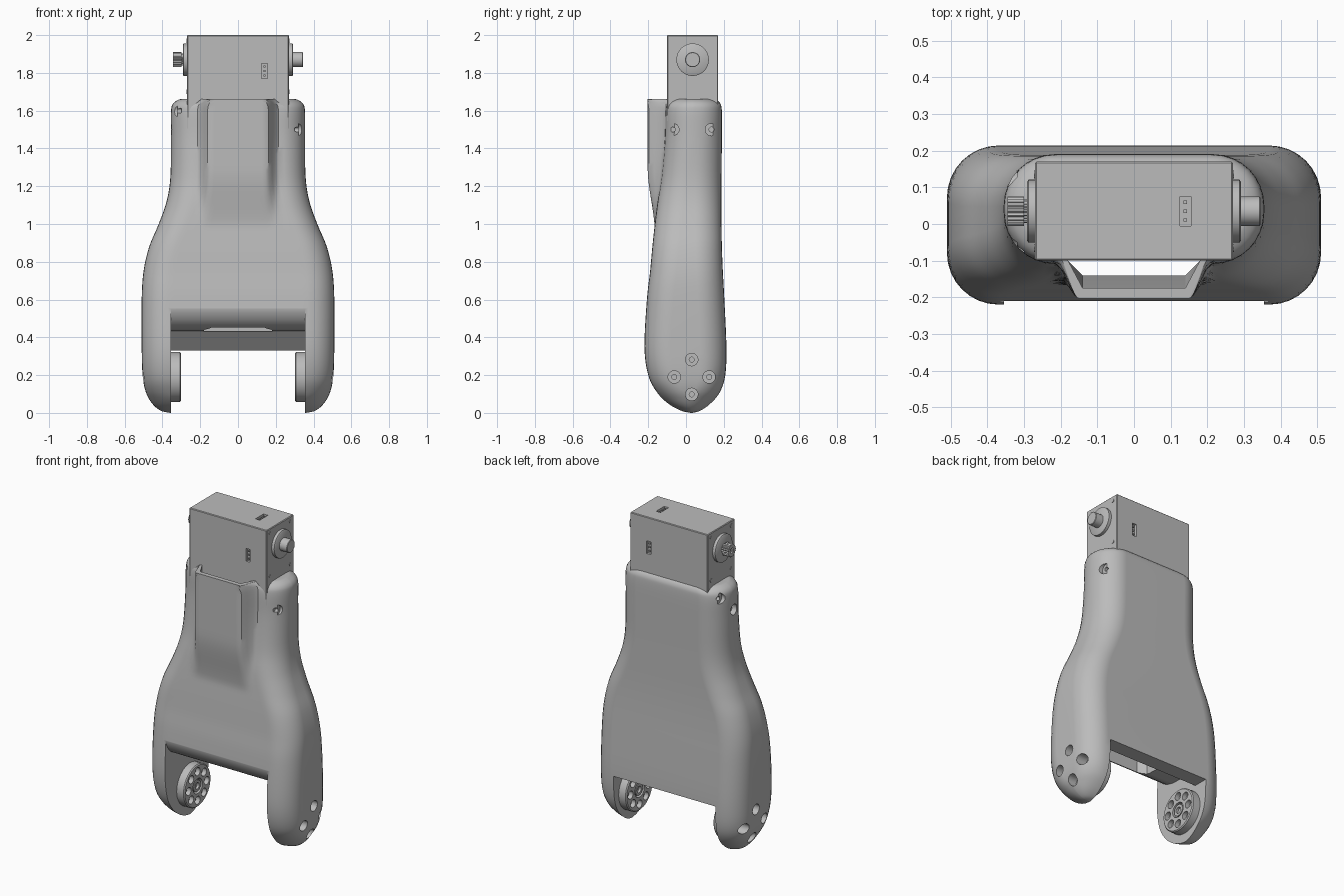
import bpy, bmesh, math
from mathutils import Matrix, Vector

cube = bpy.data.objects.get("Cube")
if cube:
    bpy.data.objects.remove(cube, do_unlink=True)

grey = bpy.data.materials.new("light_grey")
grey.use_nodes = True
grey.diffuse_color = (0.5, 0.5, 0.5, 1)
grey.node_tree.nodes["Principled BSDF"].inputs["Base Color"].default_value = (0.5, 0.5, 0.5, 1)


def finish(name, bm):
    bmesh.ops.recalc_face_normals(bm, faces=bm.faces)
    mesh = bpy.data.meshes.new(name)
    bm.to_mesh(mesh)
    bm.free()
    ob = bpy.data.objects.new(name, mesh)
    mesh.materials.append(grey)
    bpy.context.collection.objects.link(ob)
    return ob


def select(ob):
    bpy.ops.object.select_all(action='DESELECT')
    ob.select_set(True)
    bpy.context.view_layer.objects.active = ob


def smooth(ob, angle=35):
    select(ob)
    bpy.ops.object.shade_smooth_by_angle(angle=math.radians(angle))


def cut(ob, cutter):
    mod = ob.modifiers.new("cut", 'BOOLEAN')
    mod.operation, mod.solver, mod.object = 'DIFFERENCE', 'EXACT', cutter
    select(ob)
    bpy.ops.object.modifier_apply(modifier=mod.name)
    bpy.data.objects.remove(cutter, do_unlink=True)


def loft(bm, rings):
    """Skin a list of equal-length point rings and cap both ends."""
    vs = [[bm.verts.new(p) for p in ring] for ring in rings]
    n = len(vs[0])
    for a, b in zip(vs, vs[1:]):
        for i in range(n):
            bm.faces.new((a[i], a[(i + 1) % n], b[(i + 1) % n], b[i]))
    bm.faces.new(vs[0][::-1])
    bm.faces.new(vs[-1])


def lathe(bm, profile, y, z, n=24, groove=0):
    """Turn (x, radius) pairs about an axis along x."""
    rings = []
    for x, r in profile:
        ring = []
        for i in range(n):
            a, k = math.tau * i / n, r * (1 - groove * (i % 2))
            ring.append((x, y + k * math.cos(a), z + k * math.sin(a)))
        rings.append(ring)
    loft(bm, rings)


def box(bm, centre, size):
    bmesh.ops.create_cube(bm, size=1, matrix=Matrix.Translation(centre) @ Matrix.Diagonal((*size, 1)))


def ease(t):
    t = max(0, min(1, t))
    return t * t * (3 - 2 * t)


# Shell sections: height, half width, front y, back y
rows = [Vector(r) for r in (
    (0, .36, .01, .05), (.012, .41, -.04, .09), (.05, .455, -.1, .135),
    (.11, .488, -.155, .18), (.2, .505, -.2, .208), (.35, .51, -.22, .214),
    (.6, .51, -.207, .203), (.75, .5, -.19, .195), (.88, .47, -.178, .19),
    (1, .42, -.165, .188), (1.12, .378, -.15, .188), (1.25, .358, -.13, .188),
    (1.45, .355, -.112, .19), (1.59, .355, -.108, .19), (1.635, .345, -.1, .183),
    (1.658, .315, -.08, .16), (1.662, .29, -.06, .14))]


def spline(pts, steps=5):
    out = []
    for i in range(len(pts) - 1):
        p, q = pts[i], pts[i + 1]
        a = (q - pts[i - 1]) / 2 if i else q - p
        b = (pts[i + 2] - p) / 2 if i + 2 < len(pts) else q - p
        for s in range(steps):
            t = s / steps
            h = ease(t)
            out.append(p * (1 - h) + q * h + a * (t * (1 - t) ** 2) - b * (t * t * (1 - t)))
    return out + [pts[-1]]


def section(z, hw, front, back):
    rx, ry = .14, min(.14, .48 * (back - front))
    flat = hw - rx
    arc = [math.pi / 2 * i / 8 for i in range(9)]
    right = [(flat + rx * math.sin(a), front + ry * (1 - math.cos(a))) for a in arc]
    right += [(flat + rx * math.cos(a), back - ry * (1 - math.sin(a))) for a in arc]
    left = [(-x, y) for x, y in reversed(right)]
    face = [(flat * (i / 12 - 1), front) for i in range(1, 24)]
    # The front swells into a cable hump towards the top
    hump = min(front, -.165 - .038 * ease((z - .95) / .35))
    ring = []
    for x, y in right + left + face:
        if y < (front + back) / 2:
            y += (hump - front) * ease((.215 - abs(x)) / .065)
        ring.append((x, y, z))
    return ring


bm = bmesh.new()
loft(bm, [section(*r) for r in spline(rows)])
shell = finish("shell", bm)

# Gap between the two legs, with a rounded front lip
lip = [(-.4, -.1), (-.4, .57), (-.214, .57), (-.207, .53), (-.19, .497), (-.165, .468),
       (-.13, .447), (-.08, .434), (.03, .43), (.12, .33), (.4, .33), (.4, -.1)]
bm = bmesh.new()
loft(bm, [[(x, y, z) for y, z in lip] for x in (-.355, .355)])
cut(shell, finish("gap_cutter", bm))

# Cable channel running down through the shell
bm = bmesh.new()
loft(bm, [[(-.18, 0, z), (-.18, -.1, z), (-.14, y, z), (.14, y, z), (.18, -.1, z), (.18, 0, z)]
          for z, y in ((.25, -.14), (1.2, -.14), (1.45, -.175), (1.8, -.175))])
cut(shell, finish("channel_cutter", bm))

# Stepped screw holes in legs and shoulders
bm = bmesh.new()
axle_y, axle_z = .03, .19
for side in (-1, 1):
    for k in range(4):
        a = k * math.pi / 2
        lathe(bm, [(side * x, r) for x, r in ((.6, .033), (.43, .033), (.43, .013), (.39, .013))],
              axle_y + .092 * math.cos(a), axle_z + .092 * math.sin(a))
for side, y, z in ((1, -.07, 1.5), (1, .135, 1.5), (-1, -.07, 1.6), (-1, .135, 1.6), (-1, .03, 1.5)):
    lathe(bm, [(side * x, r) for x, r in ((.6, .033), (.32, .033), (.32, .013), (.3, .013))], y, z)
cut(shell, finish("screw_cutter", bm))
smooth(shell)
shell.modifiers.new("normals", 'WEIGHTED_NORMAL').keep_sharp = True

# Round horns on the inner leg faces
for side, label in ((-1, "right"), (1, "left")):
    bm = bmesh.new()
    lathe(bm, [(side * x, r) for x, r in ((.37, .133), (.308, .133), (.302, .127))], axle_y, axle_z, 40)
    horn = finish(label + "_horn", bm)
    bm = bmesh.new()
    for k in range(8):
        a = math.tau * k / 8
        lathe(bm, [(side * .28, .025), (side * .33, .025)],
              axle_y + .09 * math.cos(a), axle_z + .09 * math.sin(a), 16)
    lathe(bm, [(side * .28, .047), (side * .325, .047)], axle_y, axle_z)
    cut(horn, finish("horn_cutter", bm))
    smooth(horn)
    bm = bmesh.new()
    lathe(bm, [(side * x, r) for x, r in ((.34, .036), (.305, .036), (.305, .02), (.32, .02))], axle_y, axle_z)
    smooth(finish(label + "_horn_screw", bm))

# Motor case with three recessed sockets
bm = bmesh.new()
box(bm, (0, .035, 1.65), (.54, .27, .7))
bmesh.ops.bevel(bm, geom=bm.edges[:], offset=.004, segments=1, affect='EDGES')
case = finish("motor_case", bm)
bm, pins = bmesh.new(), bmesh.new()
for centre, normal in (((.14, -.1, 1.81), (0, -1, 0)), ((.14, .17, 1.81), (0, 1, 0)), ((.14, .035, 2), (0, 0, 1))):
    c, n = Vector(centre), Vector(normal)
    along = Vector((0, 1, 0)) if n.z else Vector((0, 0, 1))
    thick = Vector([abs(v) for v in n])
    box(bm, c, Vector((.03, 0, 0)) + along * .08 + thick * .03)
    for k in (-1, 0, 1):
        box(pins, c - n * .01 + along * k * .024, (.009, .009, .009))
cut(case, finish("socket_cutter", bm))
finish("socket_pins", pins)

# Output bosses, shafts and case screws
shaft_z = 1.87
for side, label in ((-1, "right"), (1, "left")):
    bm = bmesh.new()
    lathe(bm, [(side * x, r) for x, r in ((.26, .086), (.288, .086), (.292, .08))], axle_y + .005, shaft_z, 40)
    smooth(finish(label + "_boss", bm))
    bm = bmesh.new()
    for y in (-.065, .135):
        for z in (1.7, 1.97):
            lathe(bm, [(side * .265, .011), (side * .273, .011)], y, z, 12)
    smooth(finish(label + "_case_screws", bm))
bm = bmesh.new()
lathe(bm, [(.28, .04), (.342, .04), (.345, .037)], axle_y + .005, shaft_z, 32)
smooth(finish("plain_shaft", bm))
bm = bmesh.new()
lathe(bm, [(-.28, .032), (-.3, .032), (-.3, .04), (-.345, .04), (-.345, .018), (-.325, .018)],
      axle_y + .005, shaft_z, 40, groove=.12)
finish("splined_shaft", bm)
